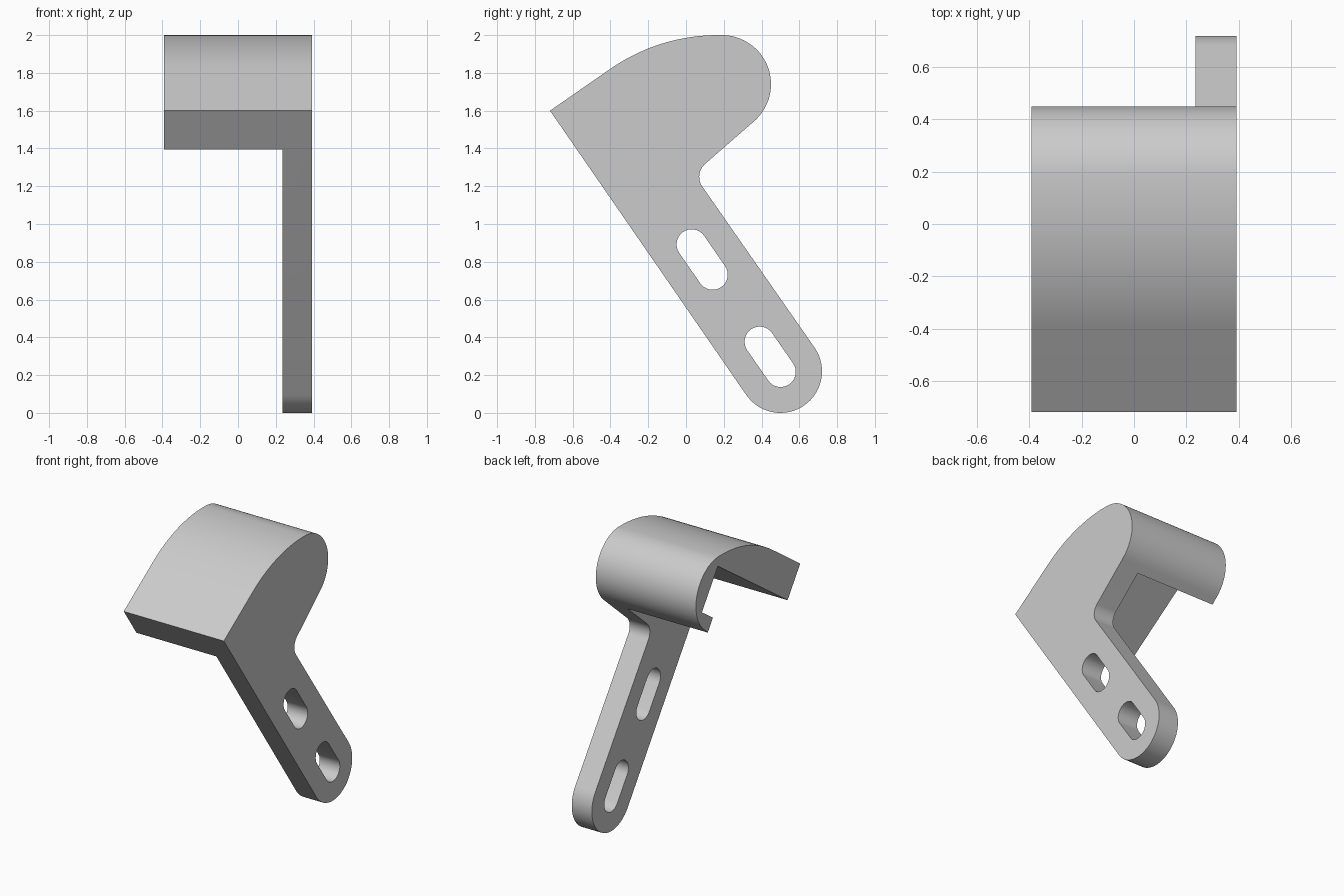
import bpy
import bmesh
from math import cos, sin, radians
from mathutils import Vector

if "Cube" in bpy.data.objects:
    bpy.data.objects.remove(bpy.data.objects["Cube"], do_unlink=True)

HALF = 0.393        # half width of the hood
PLATE = 0.235       # inner face of the side plate
CORNER = Vector((-0.72, 1.6))
ACROSS = Vector((0.823, 0.568))   # along the hood roof
DOWN = Vector((0.568, -0.823))    # along the leg


def arc(cy, cz, r, a0, a1, n):
    """Points on an arc in the side plane, angles in degrees."""
    steps = [radians(a0 + (a1 - a0) * i / n) for i in range(n + 1)]
    return [(cy + r * cos(a), cz + r * sin(a)) for a in steps]


def local(p, q):
    return tuple(CORNER + ACROSS * p + DOWN * q)


def prism(name, profile, x0, x1):
    """Extrude a side profile along x."""
    bm = bmesh.new()
    face = bm.faces.new([bm.verts.new((x0, y, z)) for y, z in profile])
    ext = bmesh.ops.extrude_face_region(bm, geom=[face])
    moved = [g for g in ext["geom"] if isinstance(g, bmesh.types.BMVert)]
    bmesh.ops.translate(bm, verts=moved, vec=(x1 - x0, 0, 0))
    bmesh.ops.recalc_face_normals(bm, faces=bm.faces[:])
    mesh = bpy.data.meshes.new(name)
    bm.to_mesh(mesh)
    bm.free()
    obj = bpy.data.objects.new(name, mesh)
    bpy.context.collection.objects.link(obj)
    return obj


def cut(body, cutter):
    cutter.hide_render = True
    mod = body.modifiers.new("cut", "BOOLEAN")
    mod.operation = "DIFFERENCE"
    mod.solver = "EXACT"
    mod.object = cutter
    bpy.context.view_layer.objects.active = body
    bpy.ops.object.modifier_apply(modifier=mod.name)
    bpy.data.objects.remove(cutter, do_unlink=True)


# Side outline: roof, rounded back, inner fillet, leg with round end
outline = [tuple(CORNER)]
outline += arc(0.17, 1.0, 1.0, 124.6, 90, 20)
outline += arc(0.19, 1.74, 0.26, 90, -50.7, 32)
outline += arc(0.16, 1.25, 0.09, 129.3, 214.6, 14)
outline += arc(0.5, 0.22, 0.22, 34.6, -145.4, 32)
bracket = prism("hooded_bracket", outline, -HALF, HALF)

# Open pocket under the hood, stopping at the side plate
pocket = [local(p, q) for p, q in (
    (-0.2, 0.25), (0.95, 0.25), (0.95, 0.565),
    (0.8, 0.565), (0.8, 2.3), (-0.2, 2.3))]
cut(bracket, prism("pocket_cutter", pocket, -1, PLATE))

# Two mounting slots in the leg
for y, z in ((0.03, 0.892), (0.39, 0.377)):
    slot = arc(y, z, 0.08, 34.6, 214.6, 16)
    slot += arc(y + 0.111, z - 0.16, 0.08, 214.6, 394.6, 16)
    cut(bracket, prism("slot_cutter", slot, 0, 1))

# Single grey finish
grey = bpy.data.materials.new("plain_grey")
colour = (0.6, 0.6, 0.6, 1)
grey.use_nodes = True
grey.diffuse_color = colour
bsdf = next(n for n in grey.node_tree.nodes if n.type == "BSDF_PRINCIPLED")
bsdf.inputs["Base Color"].default_value = colour
bracket.data.materials.clear()
bracket.data.materials.append(grey)

bpy.ops.object.select_all(action="DESELECT")
bracket.select_set(True)
bpy.context.view_layer.objects.active = bracket
bpy.ops.object.shade_smooth_by_angle(angle=radians(25))
